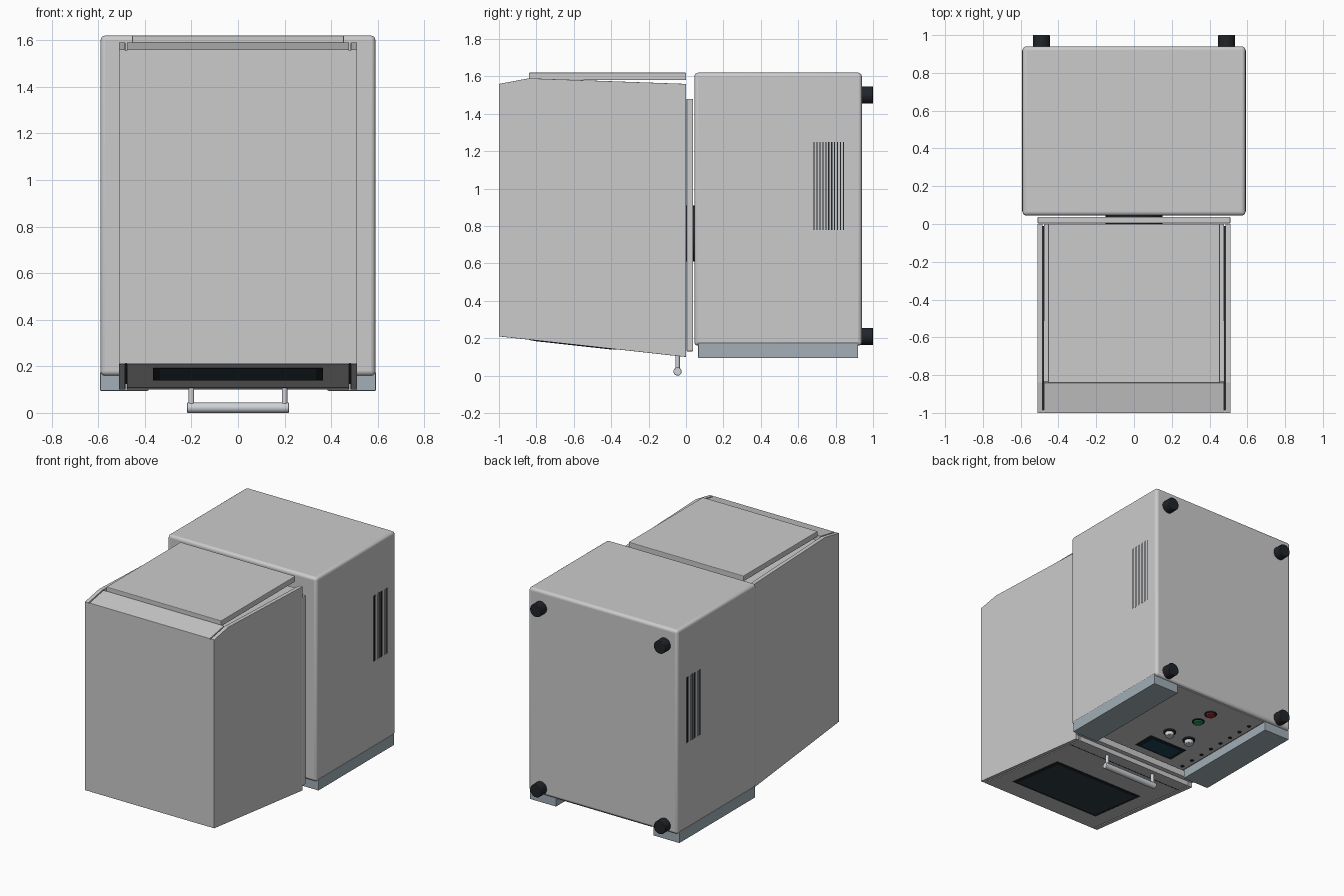
import bpy, bmesh, math
from mathutils import Matrix, Vector

if "Cube" in bpy.data.objects:
    bpy.data.objects.remove(bpy.data.objects["Cube"])


def mat(name, r, g, b):
    m = bpy.data.materials.new(name)
    m.diffuse_color = (r, g, b, 1)
    m.use_nodes = True
    m.node_tree.nodes["Principled BSDF"].inputs["Base Color"].default_value = m.diffuse_color
    return m


BLACK = mat("black", 0.015, 0.018, 0.022)
GLASS = mat("glass", 0.03, 0.05, 0.06)
BLUE = mat("blue_grey", 0.36, 0.43, 0.47)
STEEL = mat("steel", 0.62, 0.65, 0.68)
SCREEN = mat("screen", 0.01, 0.06, 0.09)
GREEN = mat("green", 0.03, 0.3, 0.12)
RED = mat("red", 0.4, 0.03, 0.05)


def finish(name, bm, m=None, bevel=0, segs=2, smooth=False):
    bmesh.ops.recalc_face_normals(bm, faces=bm.faces)
    me = bpy.data.meshes.new(name)
    bm.to_mesh(me)
    bm.free()
    ob = bpy.data.objects.new(name, me)
    bpy.context.collection.objects.link(ob)
    if m:
        me.materials.append(m)
    if bevel:
        b = ob.modifiers.new("bevel", "BEVEL")
        b.width, b.segments = bevel, segs
    if smooth:
        bpy.ops.object.select_all(action="DESELECT")
        ob.select_set(True)
        bpy.context.view_layer.objects.active = ob
        bpy.ops.object.shade_smooth_by_angle(angle=math.radians(35))
    return ob


def box(name, x, y, z, m=None, bevel=0, segs=2):
    """Box from (min, max) pairs."""
    bm = bmesh.new()
    bmesh.ops.create_cube(bm, size=1)
    for v in bm.verts:
        v.co = Vector([(a + b) / 2 + c * (b - a) for (a, b), c in zip((x, y, z), v.co)])
    return finish(name, bm, m, bevel, segs, smooth=segs > 2)


def rod(name, p, q, r, m=None, bevel=0, sides=24):
    """Cylinder from p to q."""
    p, q = Vector(p), Vector(q)
    rot = (q - p).to_track_quat("Z", "Y").to_matrix().to_4x4()
    bm = bmesh.new()
    bmesh.ops.create_cone(bm, cap_ends=True, segments=sides, radius1=r, radius2=r,
                          depth=(q - p).length, matrix=Matrix.Translation((p + q) / 2) @ rot)
    return finish(name, bm, m, bevel, smooth=True)


def side_profile(name, pts, x0, x1, m=None, bevel=0):
    """Extrude a (y, z) outline along x."""
    bm = bmesh.new()
    f = bm.faces.new([bm.verts.new((x0, y, z)) for y, z in pts])
    ext = bmesh.ops.extrude_face_region(bm, geom=[f])["geom"]
    bmesh.ops.translate(bm, vec=(x1 - x0, 0, 0),
                        verts=[v for v in ext if isinstance(v, bmesh.types.BMVert)])
    return finish(name, bm, m, bevel)


def door_z(y):
    return 0.10 - 0.11 * y


def door_patch(name, x0, x1, y0, y1, out, m=None):
    """Thin plate lying on the sloping door."""
    return side_profile(name, [(y0, door_z(y0) + 0.01), (y1, door_z(y1) + 0.01),
                               (y1, door_z(y1) - out), (y0, door_z(y0) - out)], x0, x1, m)


# Base housing, neck plate and pivot
box("base_housing", (-.59, .59), (.045, .94), (.16, 1.62), None, .02, 4)
box("neck_plate", (-.51, .51), (.003, .038), (.13, 1.48), None, .004)
rod("pivot_disc", (0, -.005, .76), (0, .055, .76), .15, BLACK, sides=32)

# Feet and cheeks
for sx in (-1, 1):
    for z in (.21, 1.5):
        rod("foot", (sx * .49, .93, z), (sx * .49, 1.0, z), .046, BLACK, .004)
    cx = sorted((sx * .385, sx * .592))
    box("side_cheek", cx, (.065, .92), (.095, .175), BLUE, .003)
    # Vent slots
    for i in range(11):
        y = .685 + i * .0157
        box("vent_slot", sorted((sx * .58, sx * .591)), (y - .003, y + .003), (.78, 1.25), BLACK)

# Chamber body: core, recessed filler and outer side panels
side_profile("chamber_core", [(-1, .21), (-1, 1.56), (-.84, 1.59), (-.835, 1.555),
                              (0, 1.535), (0, .10)], -.477, .477, None, .002)
side_profile("chamber_filler", [(-.99, .235), (-.99, 1.53), (-.84, 1.55),
                                (-.01, 1.52), (-.01, .125)], -.495, .495, BLACK)
for sx in (-1, 1):
    a, b = sorted((sx * .484, sx * .512))
    side_profile("chamber_side", [(-1, .21), (-1, 1.56), (-.84, 1.59),
                                  (0, 1.56), (0, .10)], a, b, None, .002)
# front skin closes the groove on the flat face
box("chamber_front_skin", (-.51, .51), (-1, -.985), (.212, 1.555))

# Raised lid
box("top_lid", (-.455, .455), (-.84, 0), (1.58, 1.62), None, .004)

# Door window, seam and handle
door_patch("window_frame", -.365, .365, -.84, -.37, .002, BLACK)
door_patch("window_glass", -.34, .34, -.815, -.395, .004, GLASS)
door_patch("door_seam", -.477, .477, -.103, -.097, .001, BLACK)
rod("handle_bar", (-.22, -.045, .022), (.22, -.045, .022), .022, STEEL, .004)
for sx in (-1, 1):
    rod("handle_post", (sx * .2, -.045, .022), (sx * .2, -.045, .115), .012, STEEL)

# Control panel
box("control_panel", (-.375, .375), (.065, .92), (.153, .17), None, .002)
box("display_bezel", (-.215, .095), (.13, .29), (.148, .16), BLACK, .002)
box("display_screen", (-.185, .065), (.15, .27), (.146, .16), SCREEN)
for x in (.03, -.14):
    rod("knob_collar", (x, .41, .16), (x, .41, .142), .042, BLACK)
    rod("knob", (x, .41, .15), (x, .41, .115), .03, STEEL, .004)
for x, y, m in ((-.03, .64, GREEN), (-.03, .77, RED)):
    rod("button_ring", (x, y, .16), (x, y, .147), .042, BLACK)
    rod("button", (x, y, .15), (x, y, .138), .033, m, .003)
for i in range(8):
    y = .11 + i * .1
    rod("panel_port", (-.335, y, .16), (-.335, y, .149), .013, BLACK, sides=16)
